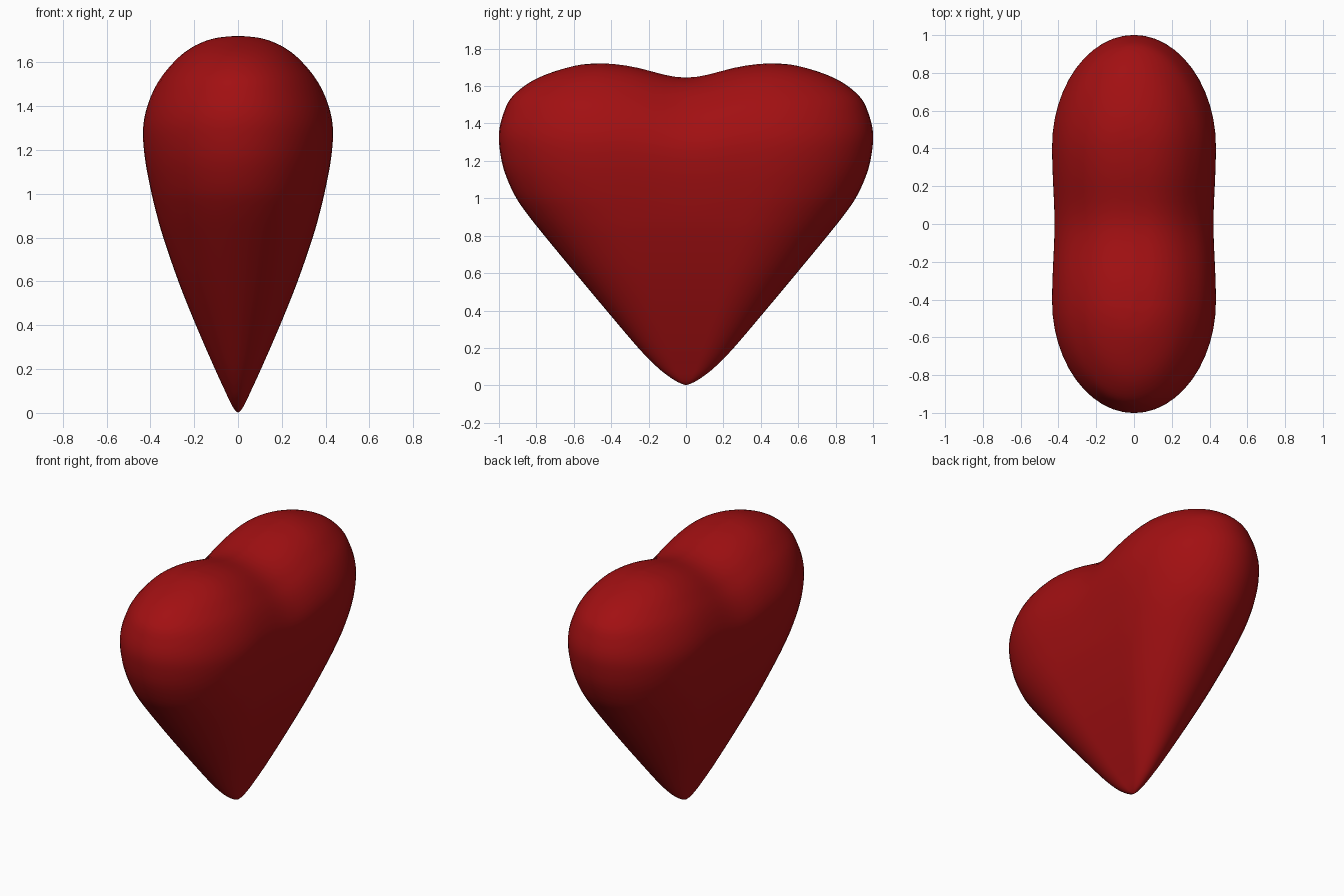
import bpy, bmesh, math

if "Cube" in bpy.data.objects:
    bpy.data.objects.remove(bpy.data.objects["Cube"])

# Heart stations from tip to crown: height, half width (y), half depth (x), flat half length
ROWS = [(0, 0, 0, 0), (.018, .045, .018, .015), (.05, .095, .036, .035),
        (.1, .157, .059, .06), (.2, .255, .105, .1), (.4, .425, .192, .17),
        (.6, .592, .272, .24), (.8, .757, .341, .30), (.92, .852, .375, .34),
        (1.02, .918, .399, .37), (1.15, .973, .424, .39), (1.27, .997, .435, .4),
        (1.36, .999, .427, .4), (1.45, .977, .399, .4), (1.53, .94, .357, .4),
        (1.6, .865, .3, .4), (1.65, .777, .245, .41), (1.69, .665, .178, .42),
        (1.715, .56, .1, .43), (1.725, .45, 0, .45)]
STEPS, ARC, FLAT = 4, 24, 14


def catmull(p0, p1, p2, p3, t):
    return [max(0, .5 * (2 * b + (c - a) * t + (2 * a - 5 * b + 4 * c - d) * t * t
                         + (3 * b - a - 3 * c + d) * t ** 3))
            for a, b, c, d in zip(p0, p1, p2, p3)]


def place(x, y, z):
    # sink the crown between the lobes and pinch the waist slightly
    w = min(1, max(0, (z - .9) / .825))
    w = w * w * (3 - 2 * w)
    g = math.exp(-(y / .25) ** 2)
    return x * (1 - .05 * g * w ** .5), y, z - .08 * g * w


def ring(z, wid, dep, flat):
    # stadium section: two rounded ends joined by straight sides
    pts = []
    for s in (1, -1):
        for i in range(ARC + 1):
            a = math.pi * i / ARC
            pts.append((s * dep * math.cos(a), s * (flat + (wid - flat) * math.sin(a))))
        for i in range(1, FLAT):
            pts.append((-s * dep, s * flat * (1 - 2 * i / FLAT)))
    return [place(x, y, z) for x, y in pts]


# Heart body, lofted through the stations
stations = []
n = len(ROWS)
for k in range(n - 1):
    q = [ROWS[min(n - 1, max(0, k + j))] for j in (-1, 0, 1, 2)]
    stations += [catmull(*q, i / STEPS) for i in range(STEPS)]
stations.append(ROWS[-1])

bm = bmesh.new()
rings = [[bm.verts.new(p) for p in ring(*s)] for s in stations]
for lo, hi in zip(rings, rings[1:]):
    m = len(lo)
    for i in range(m):
        j = (i + 1) % m
        bm.faces.new((lo[i], lo[j], hi[j], hi[i]))
bmesh.ops.remove_doubles(bm, verts=bm.verts, dist=.0005)
bmesh.ops.recalc_face_normals(bm, faces=bm.faces)
for f in bm.faces:
    f.smooth = True
mesh = bpy.data.meshes.new("heart")
bm.to_mesh(mesh)
bm.free()

red = bpy.data.materials.new("deep red")
red.diffuse_color = (.36, .005, .006, 1)
red.use_nodes = True
red.node_tree.nodes["Principled BSDF"].inputs["Base Color"].default_value = red.diffuse_color
mesh.materials.append(red)
heart = bpy.data.objects.new("heart", mesh)
bpy.context.collection.objects.link(heart)
